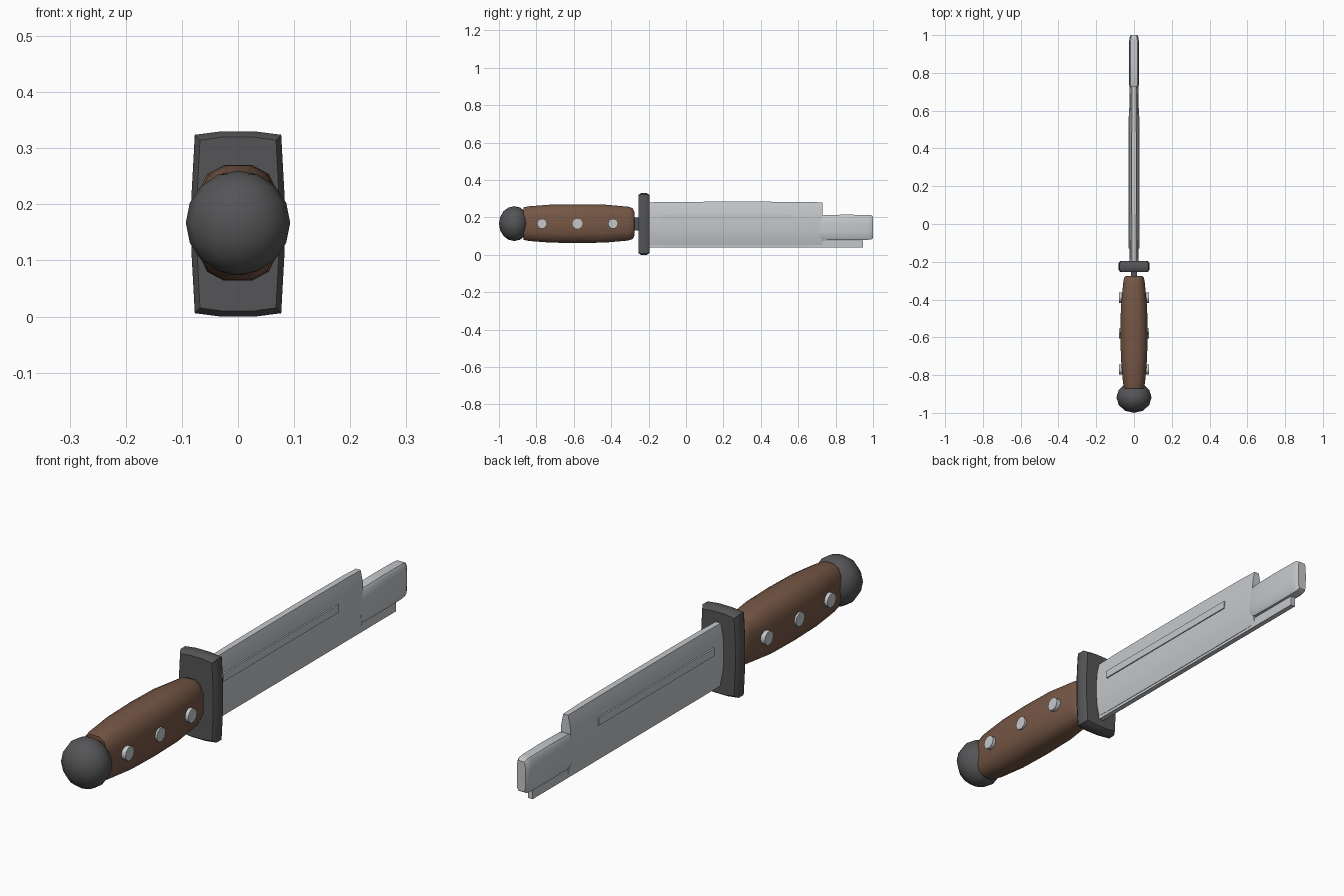
import bpy
import bmesh
from math import radians

if "Cube" in bpy.data.objects:
    bpy.data.objects.remove(bpy.data.objects["Cube"])


def material(name, rgb):
    m = bpy.data.materials.new(name)
    m.use_nodes = True
    m.diffuse_color = (*rgb, 1)
    m.node_tree.nodes["Principled BSDF"].inputs["Base Color"].default_value = (*rgb, 1)
    return m


steel = material("light steel", (0.56, 0.58, 0.60))
iron = material("dark iron", (0.09, 0.09, 0.095))
wood = material("brown wood", (0.18, 0.095, 0.06))
AXIS_Z = 0.167


def finish(obj, name, mat, angle=40):
    obj.name = name
    obj.data.materials.append(mat)
    bpy.ops.object.select_all(action="DESELECT")
    obj.select_set(True)
    bpy.context.view_layer.objects.active = obj
    bpy.ops.object.shade_smooth_by_angle(angle=radians(angle))
    return obj


def loft(name, quarter, stations, z, mat, angle=40):
    """Skin a four-way symmetric section along y; stations are (y, x scale, z scale)."""
    right = quarter + [(x, -h) for x, h in reversed(quarter) if h > 0]
    ring = right + [(-x, h) for x, h in reversed(right)]
    bm = bmesh.new()
    loops = [[bm.verts.new((x * sx, y, z + h * sz)) for x, h in ring]
             for y, sx, sz in stations]
    n = len(ring)
    for a, b in zip(loops, loops[1:]):
        for i in range(n):
            j = (i + 1) % n
            bm.faces.new((a[i], a[j], b[j], b[i]))
    bm.faces.new(loops[0])
    bm.faces.new(loops[-1])
    bmesh.ops.recalc_face_normals(bm, faces=bm.faces)
    mesh = bpy.data.meshes.new(name)
    bm.to_mesh(mesh)
    bm.free()
    obj = bpy.data.objects.new(name, mesh)
    bpy.context.collection.objects.link(obj)
    return finish(obj, name, mat, angle)


def box(name, x, y0, y1, z0, z1, mat):
    bpy.ops.mesh.primitive_cube_add(size=1, location=(x[0], (y0 + y1) / 2, (z0 + z1) / 2))
    obj = bpy.context.object
    obj.scale = (x[1], y1 - y0, z1 - z0)
    bpy.ops.object.transform_apply(location=False, rotation=False, scale=True)
    return finish(obj, name, mat)


# Barrel-shaped wooden grip
loft("grip", [(0.025, 0.103), (0.055, 0.087), (0.073, 0.05)],
     [(-0.87, 0.72, 0.84), (-0.84, 0.8, 0.9), (-0.72, 0.94, 0.99), (-0.58, 1, 1),
      (-0.44, 0.95, 0.99), (-0.31, 0.78, 0.88), (-0.285, 0.72, 0.8), (-0.275, 0.6, 0.6)],
     AXIS_Z, wood, 50)

# Round pommel
bpy.ops.mesh.primitive_uv_sphere_add(segments=12, ring_count=8, radius=0.093,
                                     location=(0, -0.918, AXIS_Z))
pommel = bpy.context.object
pommel.scale = (1, 0.88, 1)
finish(pommel, "pommel", iron, 60)

# Rivets through the grip
for i, y in enumerate((-0.77, -0.58, -0.39)):
    bpy.ops.mesh.primitive_cylinder_add(vertices=10, radius=0.027, depth=0.16,
                                        location=(0, y, AXIS_Z), rotation=(0, radians(90), 0))
    finish(bpy.context.object, f"rivet_{i + 1}", steel)

# Crossguard with rounded rim
loft("crossguard", [(0.03, 0.165), (0.077, 0.159), (0.083, 0.05)],
     [(-0.255, 0.88, 0.94), (-0.24, 1, 1), (-0.21, 1, 1), (-0.195, 0.88, 0.94)],
     AXIS_Z - 0.002, iron, 50)

# Tang hidden between grip and guard
box("tang", (0, 0.03), -0.3, -0.2, 0.13, 0.2, iron)

# Main blade, thickest along the middle
loft("blade", [(0.012, 0.117), (0.022, 0.075), (0.026, 0.03)],
     [(-0.21, 0.88, 0.97), (-0.1, 0.97, 0.99), (0.1, 1, 1), (0.45, 1, 1),
      (0.65, 0.96, 0.99), (0.73, 0.85, 0.97)], 0.167, steel)

# Stepped tip
loft("blade_tip", [(0.018, 0.068), (0.024, 0.058), (0.026, 0.02)],
     [(0.715, 0.85, 0.85), (0.74, 1, 0.97), (0.85, 1, 1), (0.97, 0.97, 0.98),
      (0.99, 0.88, 0.95), (1.0, 0.7, 0.85)], 0.147, steel)

# Thin cutting edge and raised bars on both sides
box("cutting_edge", (0, 0.02), -0.2, 0.945, 0.04, 0.078, steel)
for side, s in (("left", 1), ("right", -1)):
    box(f"side_bar_{side}", (s * 0.022, 0.016), -0.13, 0.57, 0.185, 0.215, steel)
